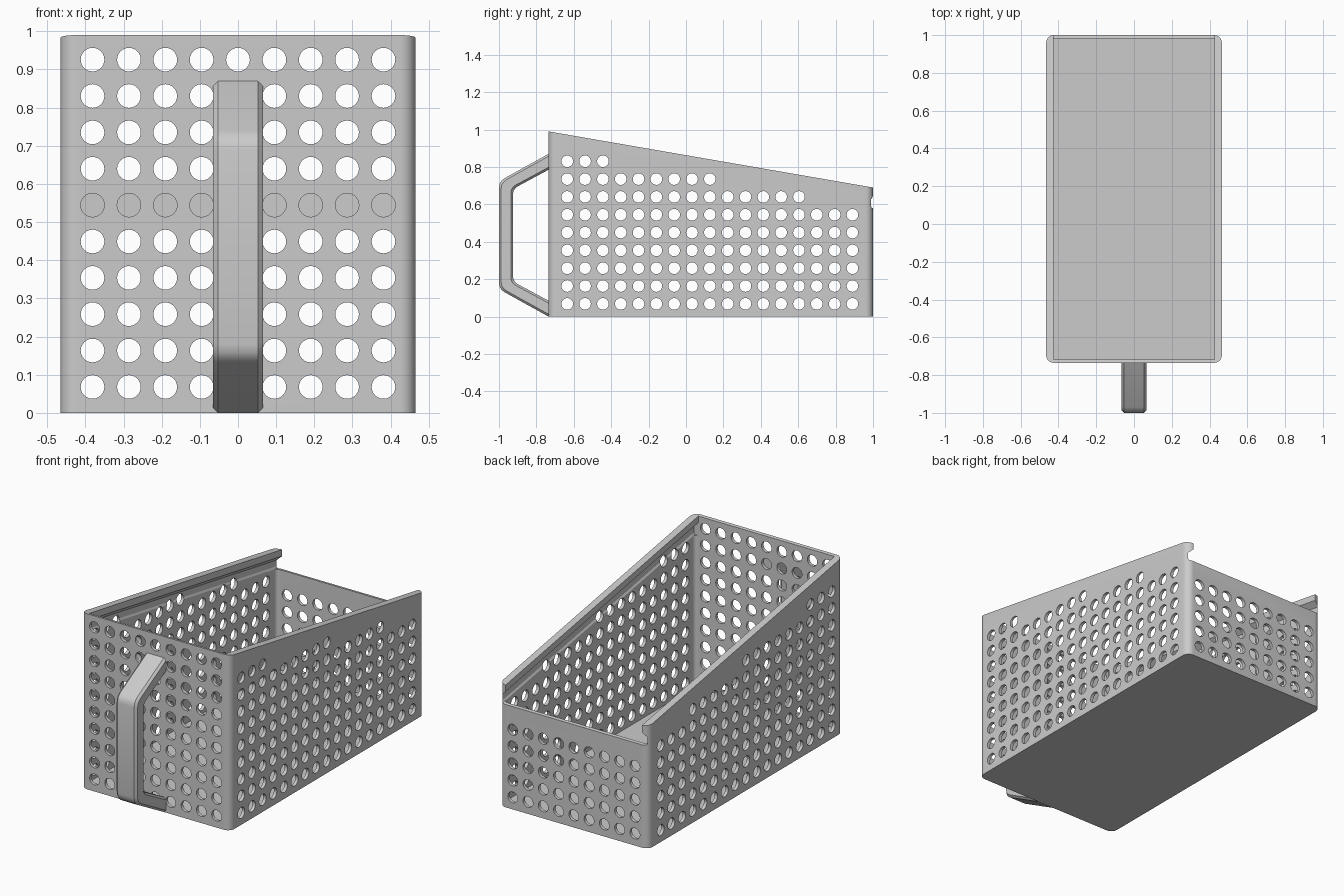
import bpy, bmesh, math
from mathutils import Vector, Matrix

if "Cube" in bpy.data.objects:
    bpy.data.objects.remove(bpy.data.objects["Cube"])

W, Y0, Y1 = 0.465, -0.735, 1.0      # half width, front, back
H, SLOPE = 0.99, 0.1729             # front height, fall of the rim
T, R = 0.018, 0.04                  # wall thickness, corner radius
PITCH, HOLE = 0.0953, 0.031         # hole grid


def top(y):
    return H - SLOPE * (y - Y0)


grey = bpy.data.materials.new("light grey")
grey.diffuse_color = (0.6, 0.6, 0.6, 1)
grey.use_nodes = True
grey.node_tree.nodes["Principled BSDF"].inputs["Base Color"].default_value = grey.diffuse_color


def finish(bm, name):
    bmesh.ops.recalc_face_normals(bm, faces=bm.faces[:])
    mesh = bpy.data.meshes.new(name)
    bm.to_mesh(mesh)
    bm.free()
    ob = bpy.data.objects.new(name, mesh)
    bpy.context.collection.objects.link(ob)
    return ob


def loft(rings, name):
    """Closed solid through rings of equal point count."""
    bm = bmesh.new()
    vs = [[bm.verts.new(p) for p in ring] for ring in rings]
    n = len(vs[0])
    for a, b in zip(vs, vs[1:]):
        for i in range(n):
            j = (i + 1) % n
            bm.faces.new((a[i], a[j], b[j], b[i]))
    bm.faces.new(vs[0][::-1])
    bm.faces.new(vs[-1])
    return finish(bm, name)


def rounded_rect(hw, y0, y1, r, seg=8):
    pts = []
    corners = [(hw - r, y1 - r), (r - hw, y1 - r), (r - hw, y0 + r), (hw - r, y0 + r)]
    for k, (cx, cy) in enumerate(corners):
        for i in range(seg + 1):
            a = math.pi / 2 * (k + i / seg)
            pts.append((cx + r * math.cos(a), cy + r * math.sin(a)))
    return pts


def cut(ob, cutter):
    cutter.hide_render = True
    m = ob.modifiers.new("cut", 'BOOLEAN')
    m.operation, m.solver, m.object = 'DIFFERENCE', 'EXACT', cutter
    bpy.context.view_layer.objects.active = ob
    bpy.ops.object.modifier_apply(modifier=m.name)
    bpy.data.objects.remove(cutter)


def smooth(ob):
    bpy.ops.object.select_all(action='DESELECT')
    ob.select_set(True)
    bpy.context.view_layer.objects.active = ob
    bpy.ops.object.shade_smooth_by_angle(angle=math.radians(30))


# Basket body with sloping rim
outer = rounded_rect(W, Y0, Y1, R)
basket = loft([[(x, y, 0) for x, y in outer],
               [(x, y, top(y)) for x, y in outer]], "basket")
basket.data.materials.append(grey)

# Hollow inside, stopping below the rim lips
inner = rounded_rect(W - T, Y0 + T, Y1 - T, R - T)
cut(basket, loft([[(x, y, T) for x, y in inner],
                  [(x, y, top(y) - 0.085) for x, y in inner]], "hollow"))

# Sliding lid channel, open at the back, leaving a lip along each side
half = [(0.447, -0.11), (0.453, -0.10), (0.453, -0.065), (0.425, -0.037), (0.425, 0.2)]
section = half + [(-x, z) for x, z in reversed(half)]
cut(basket, loft([[(x, y, top(y) + z) for x, z in section]
                  for y in (Y0 + T, Y1 + 0.1)], "lid_channel"))

# Round holes in all four walls
bm = bmesh.new()


def hole(pos, axis):
    rot = Matrix.Rotation(math.pi / 2, 4, 'Y' if axis == 'X' else 'X')
    bmesh.ops.create_cone(bm, cap_ends=True, segments=24, radius1=HOLE, radius2=HOLE,
                          depth=0.07, matrix=Matrix.Translation(pos) @ rot)


for row in range(10):
    z = 0.068 + row * PITCH
    for col in range(17):
        y = -0.635 + col * PITCH
        if top(y) - z > 0.104:
            for s in (-1, 1):
                hole((s * (W - T / 2), y, z), 'X')
    for col in range(-4, 5):
        hole((col * PITCH, Y0 + T / 2, z), 'Y')
        if row < 5:
            hole((col * PITCH, Y1 - T / 2, z), 'Y')
cut(basket, finish(bm, "holes"))
smooth(basket)

# Front handle: chamfered bar swept along a bent path
out = [(-0.735, 0.87), (-0.970, 0.740), (-0.985, 0.728), (-0.996, 0.712), (-1.0, 0.69)]
inn = [(-0.735, 0.785), (-0.902, 0.695), (-0.914, 0.685), (-0.922, 0.672), (-0.925, 0.655)]
flip = lambda pts: pts + [(y, 0.87 - z) for y, z in reversed(pts)]
A, B, C = 0.052, 0.065, 0.013
rings = []
for o, i in zip(flip(out), flip(inn)):
    o, i = Vector((0, *o)), Vector((0, *i))
    L = (i - o).length
    d = (i - o) / L
    rings.append([o + d * t + Vector((x, 0, 0)) for x, t in
                  [(-A, 0), (A, 0), (B, C), (B, L - C), (A, L), (-A, L), (-B, L - C), (-B, C)]])
handle = loft(rings, "handle")
handle.data.materials.append(grey)
smooth(handle)
